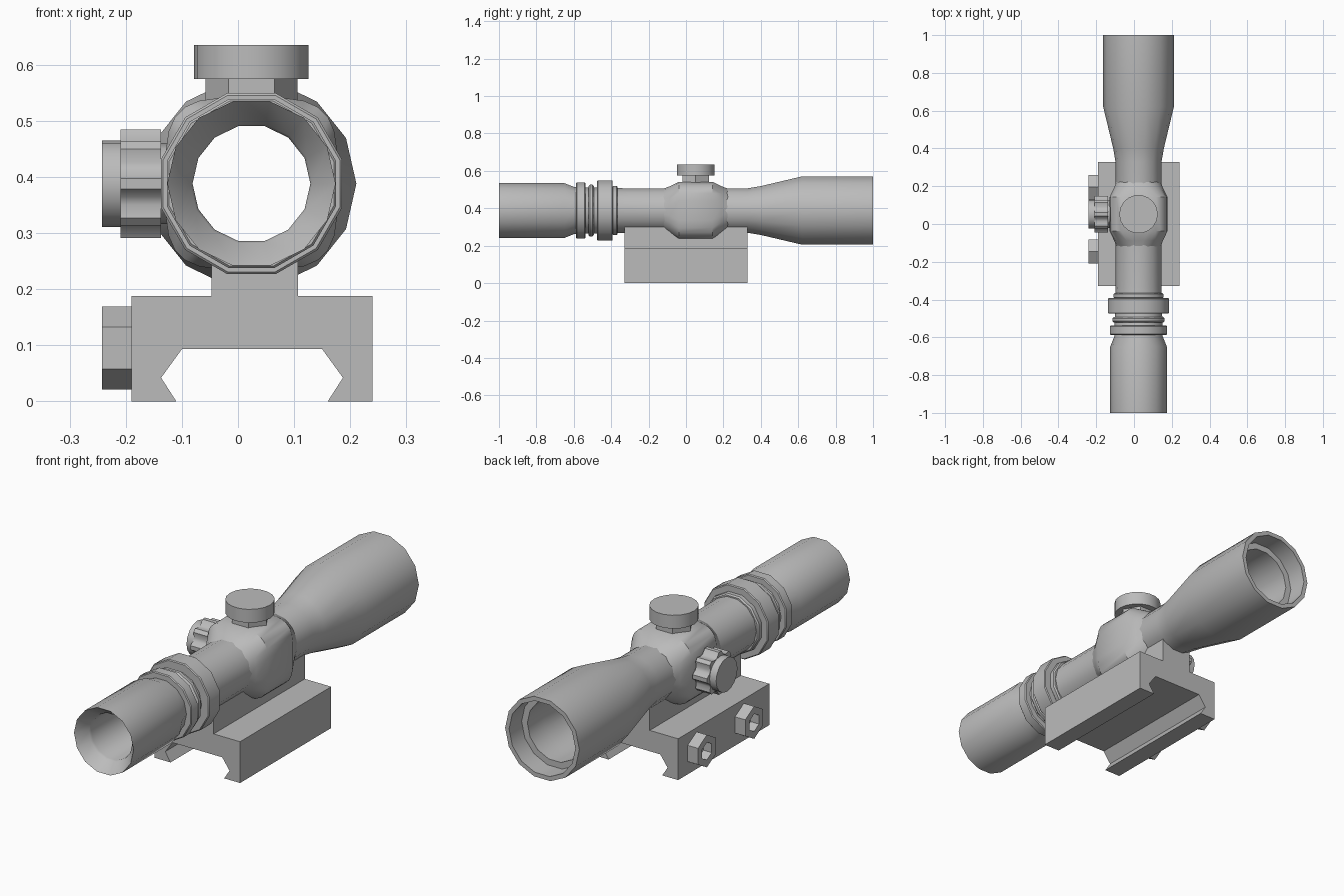
import bpy, bmesh
from math import cos, sin, pi, radians, copysign

cube = bpy.data.objects.get("Cube")
if cube:
    bpy.data.objects.remove(cube, do_unlink=True)

metal = bpy.data.materials.new("plain grey")
metal.use_nodes = True
metal.diffuse_color = (0.5, 0.5, 0.5, 1)
metal.node_tree.nodes["Principled BSDF"].inputs["Base Color"].default_value = (0.5, 0.5, 0.5, 1)

CX, CZ = 0.024, 0.388      # optical axis
TURRET_Y = 0.052


def finish(name, bm):
    bmesh.ops.recalc_face_normals(bm, faces=bm.faces[:])
    mesh = bpy.data.meshes.new(name)
    bm.to_mesh(mesh)
    bm.free()
    mesh.materials.append(metal)
    mesh.shade_smooth()
    mesh.set_sharp_from_angle(angle=radians(35))
    obj = bpy.data.objects.new(name, mesh)
    bpy.context.collection.objects.link(obj)
    return obj


def loft(name, rings, closed=False):
    """Skin point rings; closed joins last to first, otherwise ends are capped."""
    bm = bmesh.new()
    loops = [[bm.verts.new(p) for p in ring] for ring in rings]
    n = len(loops[0])
    pairs = list(zip(loops, loops[1:]))
    if closed:
        pairs.append((loops[-1], loops[0]))
    else:
        bm.faces.new(loops[0])
        bm.faces.new(loops[-1])
    for a, b in pairs:
        for i in range(n):
            j = (i + 1) % n
            bm.faces.new((a[i], a[j], b[j], b[i]))
    return finish(name, bm)


def spin(name, profile, n, axis, centre, phase=0.0, closed=False, lobe=0.0):
    """Lathe (position, radius) pairs; lobe shrinks alternate pairs of points."""
    rings = []
    for t, r in profile:
        ring = []
        for i in range(n):
            a = 2 * pi * i / n + phase
            k = r - (lobe if i % 4 > 1 else 0)
            u, v = k * cos(a), k * sin(a)
            p = {"X": (t, u, v), "Y": (u, t, v), "Z": (u, v, t)}[axis]
            ring.append([c + q for c, q in zip(centre, p)])
        rings.append(ring)
    return loft(name, rings, closed)


# Hollow main tube: outside front to back, then inside back to front
tube = [(-1, .15), (-.65, .15), (-.595, .128), (-.33, .122), (.33, .122),
        (.40, .134), (.62, .187), (1, .187),
        (1, .167), (.91, .167), (.91, .138), (.80, .138), (.40, .105),
        (-.94, .105), (-.95, .109)]
spin("scope_tube", tube, 14, "Y", (CX, 0, CZ), closed=True)

# Magnification rings around the eyepiece end
for name, y0, y1, r, bev in (("front_ring", -.587, -.538, .156, .004),
                             ("middle_ring", -.522, -.492, .143, .008),
                             ("zoom_ring", -.475, -.392, .167, .004),
                             ("rear_collar", -.395, -.365, .136, .006)):
    prof = [(y0, .112), (y0, r - bev), (y0 + bev, r), (y1 - bev, r),
            (y1, r - bev), (y1, .112)]
    spin(name, prof, 12, "Y", (CX, 0, CZ), phase=pi / 12, closed=True)


# Rounded square saddle that blends into the tube, with the bore left open
def squircle(y, half, power, n=24):
    ring = []
    for i in range(n):
        a = 2 * pi * (i + .5) / n
        u, v = (copysign(abs(f(a)) ** (2 / power), f(a)) for f in (cos, sin))
        ring.append((CX + half * u, TURRET_Y + y, CZ + half * v))
    return ring


sections = [(-.175, .117, 2), (-.14, .130, 2.6), (-.09, .154, 3.8),
            (.09, .154, 3.8), (.14, .130, 2.6), (.175, .117, 2),
            (.175, .108, 2), (-.175, .108, 2)]
loft("turret_saddle", [squircle(*s) for s in sections], closed=True)

# Top turret
top = (CX, TURRET_Y, 0)
spin("top_turret_neck", [(.51, .082), (.58, .082)], 6, "Z", top)
spin("top_turret_cap", [(.574, .102), (.635, .102)], 18, "Z", top)

# Side turret with a fluted grip
side = (0, TURRET_Y, CZ)
spin("side_turret_neck", [(-.145, .072), (-.11, .072)], 12, "X", side)
spin("side_turret_grip", [(-.209, .097), (-.137, .097)], 32, "X", side,
     phase=-pi / 32, lobe=.017)
spin("side_turret_cap", [(-.242, .077), (-.205, .077)], 16, "X", side)

# Rail mount: extruded clamp section with a stem up to the tube
section = [(-.19, 0), (-.11, 0), (-.137, .042), (-.1, .093), (.15, .093),
           (.187, .042), (.16, 0), (.24, 0), (.24, .188), (.107, .188),
           (.107, .3), (.065, .282), (-.017, .282), (-.047, .3),
           (-.047, .188), (-.19, .188)]
loft("rail_mount", [[(x, y, z) for x, z in section] for y in (-.328, .328)])

# Hexagonal clamp bolts with round sockets
for name, y in (("front_clamp_bolt", -.145), ("rear_clamp_bolt", .195)):
    spin(name, [(-.185, .074), (-.242, .074), (-.242, .04), (-.2, .04)],
         6, "X", (0, y, .095), phase=pi / 2)
